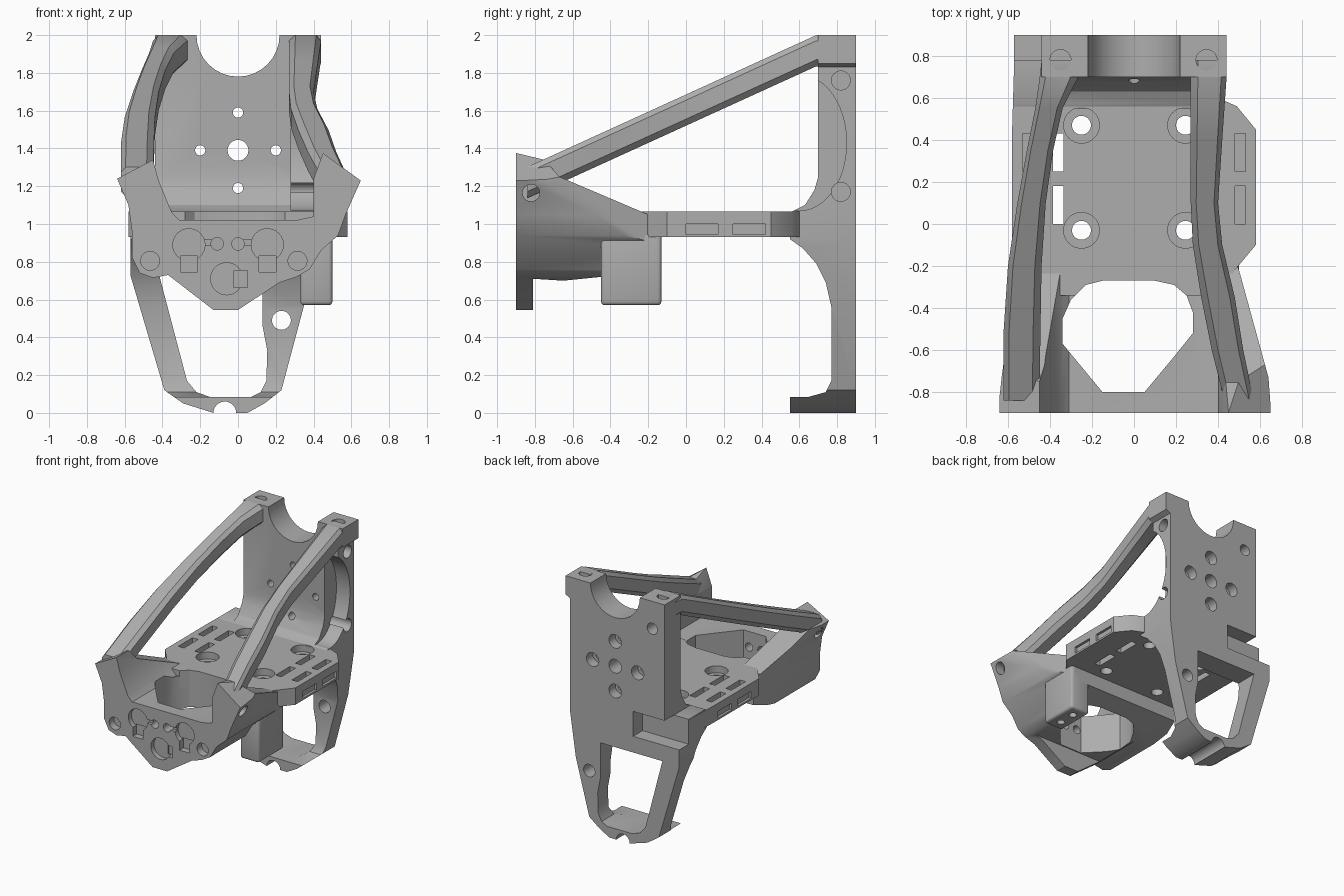
import bpy, bmesh, math
from mathutils import Vector

if "Cube" in bpy.data.objects:
    bpy.data.objects.remove(bpy.data.objects["Cube"], do_unlink=True)

grey = bpy.data.materials.new("plain grey")
grey.use_nodes = True
colour = (.42, .42, .42, 1)
grey.diffuse_color = colour
grey.node_tree.nodes["Principled BSDF"].inputs["Base Color"].default_value = colour

parts = []


def mesh_object(name, rings):
    """Skin a list of equal rings into a closed solid."""
    bm = bmesh.new()
    loops = [[bm.verts.new(p) for p in ring] for ring in rings]
    count = len(loops[0])
    for a, b in zip(loops, loops[1:]):
        for i in range(count):
            j = (i + 1) % count
            bm.faces.new((a[i], a[j], b[j], b[i]))
    bm.faces.new(loops[0])
    bm.faces.new(loops[-1])
    bmesh.ops.recalc_face_normals(bm, faces=bm.faces)
    mesh = bpy.data.meshes.new(name)
    bm.to_mesh(mesh)
    bm.free()
    mesh.materials.append(grey)
    ob = bpy.data.objects.new(name, mesh)
    bpy.context.scene.collection.objects.link(ob)
    return ob


def prism(name, axis, points, low, high):
    """Extrude a flat outline along an axis."""
    place = {"x": lambda p, d: (d, p[0], p[1]),
             "y": lambda p, d: (p[0], d, p[1]),
             "z": lambda p, d: (p[0], p[1], d)}[axis]
    return mesh_object(name, [[place(p, d) for p in points] for d in (low, high)])


def ellipse(u, v, ru, rv=None, n=32):
    rv = rv or ru
    return [(u + ru * math.cos(math.tau * i / n), v + rv * math.sin(math.tau * i / n))
            for i in range(n)]


def hole(axis, u, v, r, low, high):
    return prism("cutter", axis, ellipse(u, v, r), low, high)


def box(x0, x1, y0, y1, z0, z1, name="cutter"):
    return prism(name, "z", [(x0, y0), (x1, y0), (x1, y1), (x0, y1)], z0, z1)


def finish(ob, keep=(), cut=(), bevel=0):
    """Intersect, cut and round a part, then bake the result."""
    if bevel:
        mod = ob.modifiers.new("round", "BEVEL")
        mod.width, mod.segments, mod.limit_method = bevel, 3, "ANGLE"
    for tools, operation in ((keep, "INTERSECT"), (cut, "DIFFERENCE")):
        for tool in tools:
            tool.hide_render = True
            mod = ob.modifiers.new("shape", "BOOLEAN")
            mod.object, mod.operation, mod.solver = tool, operation, "EXACT"
    bpy.context.view_layer.update()
    graph = bpy.context.evaluated_depsgraph_get()
    mesh = bpy.data.meshes.new_from_object(ob.evaluated_get(graph))
    ob.modifiers.clear()
    ob.data = mesh
    for tool in (*keep, *cut):
        bpy.data.objects.remove(tool, do_unlink=True)
    parts.append(ob)


# Back plate with its lower loop, gussets and foot
plate = prism("back_plate", "y", [
    (-.44, 2), (.44, 2), (.44, 1.85), (.4, 1.83), (.4, .92), (.35, .57), (.23, .12),
    (.14, .05), (.05, 0), (-.13, 0), (-.29, .05), (-.39, .12), (-.57, .73),
    (-.57, 1.07), (-.44, 1.07)], .5, .9)
side = prism("cutter", "x", [
    (1, -.1), (1, 2.1), (.7, 2.1), (.7, 1.25), (.68, 1.18), (.63, 1.1), (.55, 1.06),
    (.55, .92), (.62, .87), (.69, .79), (.74, .69), (.77, .56), (.77, .17),
    (.74, .11), (.65, .085), (.55, .085), (.55, -.1)], -.8, .8)
cuts = [
    hole("y", 0, 2, .22, .4, 1),
    hole("y", -.07, 0, .06, .4, 1),
    hole("y", 0, 1.39, .055, .4, 1),
    hole("y", .23, .49, .05, .4, 1),
    hole("y", -.33, 1.78, .045, .8, 1),
    prism("cutter", "x", ellipse(.6, 1.43, .25, .36, 48), .28, .7),
    prism("cutter", "y", [
        (-.42, .74), (-.27, .17), (-.22, .11), (-.15, .085), (.07, .085), (.12, .11),
        (.15, .17), (.155, .33), (.13, .46), (.13, .74)], .4, 1),
    box(-.7, -.16, .78, 1, .87, 1.07),
]
for x, z in ((-.2, 1.39), (.2, 1.39), (0, 1.19), (0, 1.59)):
    cuts += [hole("y", x, z, .027, .4, 1), hole("y", x, z, .055, .82, 1)]
cuts += [hole("x", .82, z, .05, .2, .6) for z in (1.17, 1.76)]
cuts += [hole("z", x, .78, .05, 1.88, 2.1) for x in (-.35, .345)]
finish(plate, [side], cuts)


# Rounded opening shared by the platform and the front housing
def opening():
    return prism("cutter", "z", [
        (-.34, -.45), (-.34, -.57), (-.15, -.8), (.05, -.8), (.2, -.62), (.28, -.52),
        (.28, -.42), (.25, -.34), (.19, -.29), (.1, -.27), (-.15, -.27), (-.23, -.29),
        (-.3, -.36)], 0, 2.5)


# Platform with counterbored holes, strap slots and rail notches
platform = prism("platform", "z", [
    (-.57, .78), (-.58, .45), (-.58, -.1), (-.48, -.22), (-.4, -.34), (.4, -.34),
    (.48, -.22), (.58, -.1), (.58, .45), (.49, .56), (.4, .6), (.4, .78)], .93, 1.065)
cuts = [opening()]
for x in (-.25, .245):
    for y in (-.03, .47):
        cuts += [hole("z", x, y, .045, .8, 1.2), hole("z", x, y, .085, 1.01, 1.2)]
for s in (-1, 1):
    for y in (0, .25):
        for x, floor in ((.36, .8), (.505, .97)):
            cuts.append(box(s * x - .025, s * x + .025, y, y + .18, floor, 1.2))
        cuts.append(box(s * .6 - .04, s * .6 + .04, y, y + .17, .945, 1.0))
finish(platform, cut=cuts)

# Front housing: front, side and top outlines intersected
housing = prism("front_housing", "y", [
    (-.64, 1.24), (-.45, 1.34), (-.42, 1.23), (-.35, 1.06), (-.31, 1.02), (.31, 1.02),
    (.4, 1.04), (.4, 1.24), (.45, 1.375), (.65, 1.23), (.57, 1.05), (.53, .94),
    (.44, .86), (.38, .76), (.31, .72), (.22, .69), (0, .545), (-.13, .545),
    (-.37, .73), (-.45, .715), (-.52, .74), (-.56, .82), (-.56, .95), (-.58, 1.1)],
    -.9, -.13)
side = prism("cutter", "x", [
    (-1, .5), (-.81, .5), (-.81, .71), (-.65, .7), (-.45, .72), (-.13, .82),
    (-.13, 1.06), (-.2, 1.05), (-.67, 1.25), (-.75, 1.34), (-1, 1.4)], -.8, .8)
top = prism("cutter", "z", [
    (-.66, -1), (-.63, -.73), (-.6, -.5), (-.5, -.1), (.46, -.1), (.5, -.22),
    (.64, -.73), (.66, -1)], 0, 2.5)
cuts = [opening()]
for x in (-.26, .155):
    cuts += [hole("y", x, .89, .085, -1, -.86),
             box(x - .045, x + .045, -1, -.85, .745, .83)]
cuts += [hole("y", -.06, .71, .085, -1, -.86), box(-.02, .05, -1, -.85, .665, .755),
         box(-.2, -.11, -1, -.875, .885, .915), box(0, .1, -1, -.875, .885, .915)]
cuts += [hole("y", x, .895, .033, -1, -.7) for x in (-.11, 0)]
cuts += [hole("y", x, .805, .05, -1, -.84) for x in (-.465, .315)]
cuts += [hole("x", -.82, 1.165, .045, low, low + .2) for low in (-.7, .52)]
finish(housing, [side, top], cuts)

# Side box under the housing
side_box = box(.33, .5, -.45, -.13, .57, .95, "side_box")
finish(side_box, cut=[hole("z", .415, y, .03, .5, .64) for y in (-.36, -.22)], bevel=.02)


# Sloping arms from the plate top to the front horns
def arm(name, stations):
    rings = []
    for y, inner, outer in stations:
        z = min(2, 2 - (.69 - y) * .456)
        x0, x1 = inner, outer
        rings.append([(x0, y, z - .03), (x0 + (x1 - x0) * .2, y, z),
                      (x0 + (x1 - x0) * .85, y, z), (x1, y, z - .03),
                      (x1, y, z - .13), (x0 + (x1 - x0) * .8, y, z - .165),
                      (x0 + (x1 - x0) * .2, y, z - .165), (x0, y, z - .13)])
    finish(mesh_object(name, rings))


arm("right_arm", [(.78, -.24, -.44), (.69, -.27, -.45), (.55, -.34, -.47),
                  (.35, -.385, -.51), (.1, -.42, -.555), (-.2, -.44, -.6),
                  (-.5, -.445, -.62), (-.84, -.45, -.62)])
arm("left_arm", [(.78, .27, .44), (.69, .27, .44), (.4, .27, .42), (.1, .27, .4),
                 (-.1, .28, .42), (-.35, .32, .48), (-.6, .37, .52), (-.84, .43, .57)])

# Smooth curved walls, keep sharp edges
bpy.ops.object.select_all(action="DESELECT")
for ob in parts:
    ob.select_set(True)
bpy.context.view_layer.objects.active = parts[0]
bpy.ops.object.shade_smooth_by_angle(angle=math.radians(30))
